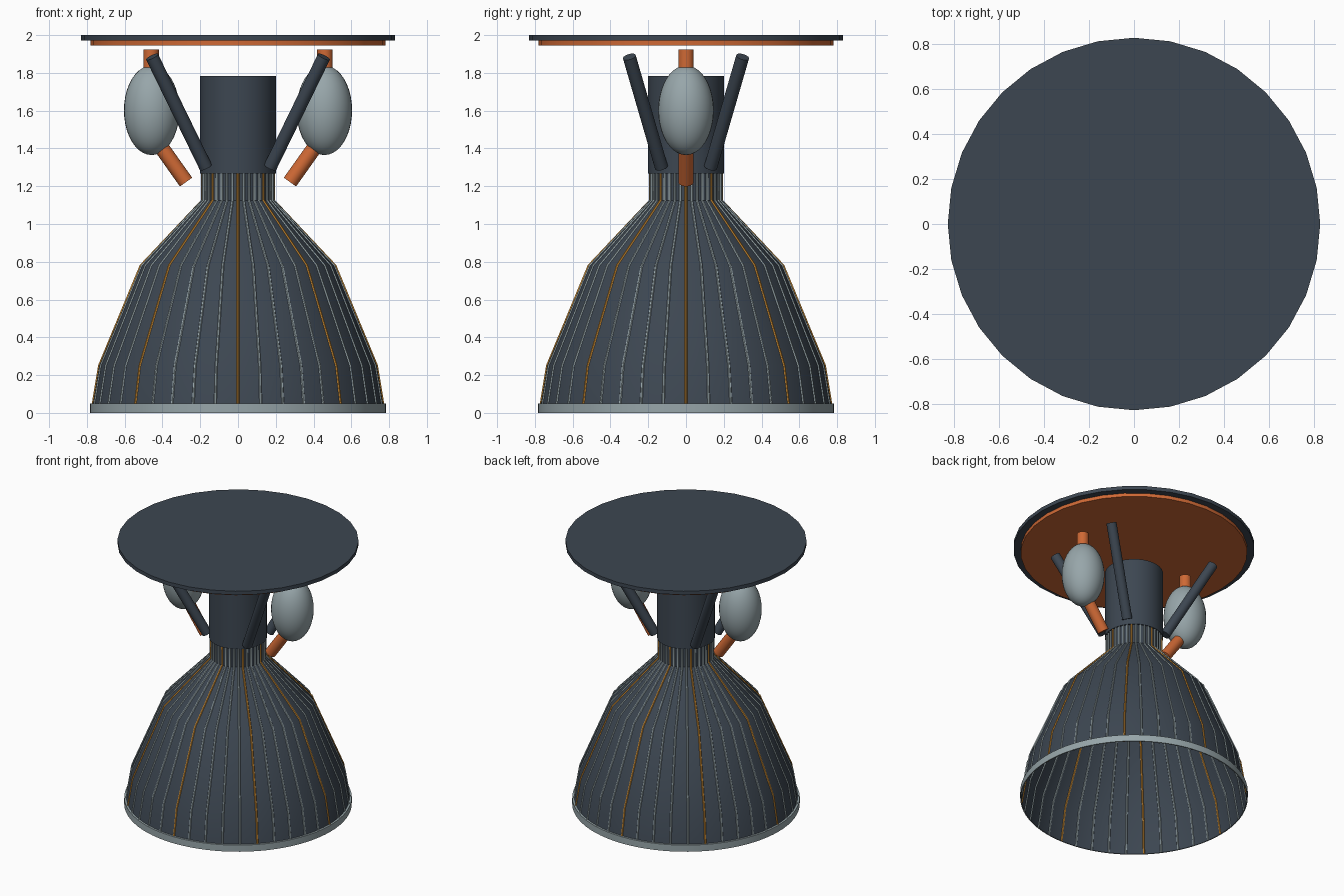
import bpy, bmesh, math
from mathutils import Vector

if "Cube" in bpy.data.objects:
    bpy.data.objects.remove(bpy.data.objects["Cube"])


def mat(name, rgb):
    m = bpy.data.materials.new(name)
    m.diffuse_color = (*rgb, 1)
    m.use_nodes = True
    m.node_tree.nodes["Principled BSDF"].inputs["Base Color"].default_value = m.diffuse_color
    return m


DARK = mat("dark_slate", (0.046, 0.062, 0.083))
GREY = mat("light_grey", (0.31, 0.38, 0.40))
ORANGE = mat("copper_orange", (0.62, 0.14, 0.035))
GOLD = mat("gold", (0.62, 0.27, 0.035))


def finish(ob, name, m, angle=35):
    ob.name = name
    ob.data.materials.clear()
    ob.data.materials.append(m)
    bpy.ops.object.select_all(action='DESELECT')
    ob.select_set(True)
    bpy.context.view_layer.objects.active = ob
    bpy.ops.object.shade_smooth_by_angle(angle=math.radians(angle))
    return ob


def rod(name, a, b, r, m, sides=24):
    """Capped cylinder between two points."""
    a, b = Vector(a), Vector(b)
    d = b - a
    bpy.ops.mesh.primitive_cylinder_add(vertices=sides, radius=r, depth=d.length,
                                        location=(a + b) / 2)
    ob = bpy.context.object
    ob.rotation_euler = d.to_track_quat('Z', 'Y').to_euler()
    return finish(ob, name, m)


def lathe(name, profile, sides, m, closed=False):
    """Revolve (radius, z) points around z."""
    bm = bmesh.new()
    rings = [[bm.verts.new((r * math.cos(2 * math.pi * i / sides),
                            r * math.sin(2 * math.pi * i / sides), z))
              for i in range(sides)] for r, z in profile]
    n = len(rings)
    for k in range(n if closed else n - 1):
        lo, hi = rings[k], rings[(k + 1) % n]
        for i in range(sides):
            j = (i + 1) % sides
            bm.faces.new((lo[i], lo[j], hi[j], hi[i]))
    me = bpy.data.meshes.new(name)
    bm.to_mesh(me)
    bm.free()
    ob = bpy.data.objects.new(name, me)
    bpy.context.collection.objects.link(ob)
    return finish(ob, name, m)


def ribs(name, indices, total, profile, m):
    """Thin tubes running down the bell."""
    cu = bpy.data.curves.new(name, 'CURVE')
    cu.dimensions = '3D'
    cu.bevel_depth = 0.007
    cu.bevel_resolution = 1
    cu.use_fill_caps = True
    for i in indices:
        a = 2 * math.pi * i / total
        s = cu.splines.new('POLY')
        s.points.add(len(profile) - 1)
        for p, (r, z) in zip(s.points, profile):
            p.co = (r * math.cos(a), r * math.sin(a), z, 1)
    ob = bpy.data.objects.new(name, cu)
    bpy.context.collection.objects.link(ob)
    bpy.ops.object.select_all(action='DESELECT')
    ob.select_set(True)
    bpy.context.view_layer.objects.active = ob
    bpy.ops.object.convert(target='MESH')
    finish(bpy.context.object, name, m, 50)


# Nozzle bell, its rim and cooling ribs
bell = [(0.776, 0.0), (0.735, 0.25), (0.515, 0.78), (0.19, 1.125), (0.19, 1.27)]
lathe("nozzle_bell", bell, 80, DARK)
lathe("nozzle_rim", [(0.783, 0), (0.783, 0.05), (0.768, 0.05), (0.776, 0)],
      80, GREY, closed=True)
ribs("cooling_ribs", [i for i in range(40) if i % 5], 40, bell, GREY)
ribs("gold_ribs", range(0, 40, 5), 40, bell, GOLD)

# Combustion chamber and mounting plates
rod("combustion_chamber", (0, 0, 1.267), (0, 0, 1.783), 0.2, DARK, 32)
rod("mounting_plate", (0, 0, 1.972), (0, 0, 2.0), 0.83, DARK, 32)
rod("plate_underside", (0, 0, 1.946), (0, 0, 1.972), 0.78, ORANGE, 32)

# Pumps with pipes, and struts, on both sides
for sx, side in ((-1, "left"), (1, "right")):
    bpy.ops.mesh.primitive_uv_sphere_add(segments=32, ring_count=20, radius=1,
                                         location=(sx * 0.457, 0, 1.602))
    pump = bpy.context.object
    pump.scale = (0.147, 0.147, 0.237)
    finish(pump, side + "_pump", GREY)
    rod(side + "_upper_pipe", (sx * 0.46, 0, 1.62), (sx * 0.46, 0, 1.923), 0.041, ORANGE)
    rod(side + "_lower_pipe", (sx * 0.43, 0, 1.44), (sx * 0.275, 0, 1.222), 0.04, ORANGE)
    for sy, end in ((-1, "front"), (1, "back")):
        rod(f"{side}_{end}_strut", (sx * 0.17, sy * 0.13, 1.3),
            (sx * 0.455, sy * 0.30, 1.885), 0.035, DARK)
